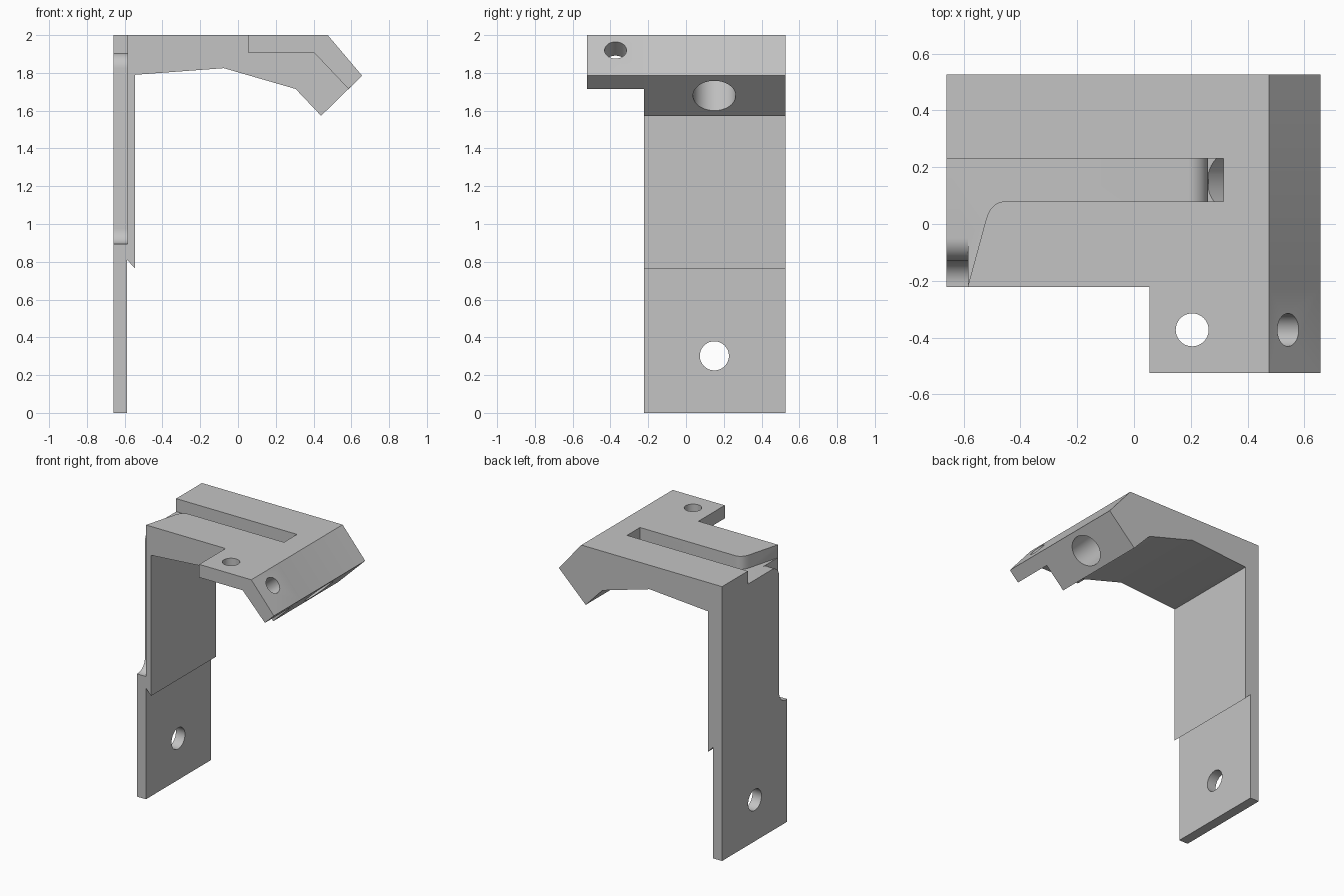
import bpy, bmesh, math
from mathutils import Vector

cube = bpy.data.objects.get("Cube")
if cube:
    bpy.data.objects.remove(cube, do_unlink=True)

grey = bpy.data.materials.new("plain grey")
grey.use_nodes = True
colour = (0.55, 0.55, 0.55, 1)
grey.diffuse_color = colour
grey.node_tree.nodes["Principled BSDF"].inputs["Base Color"].default_value = colour


def finish(name, bm):
    bmesh.ops.recalc_face_normals(bm, faces=bm.faces[:])
    mesh = bpy.data.meshes.new(name)
    bm.to_mesh(mesh)
    bm.free()
    mesh.materials.append(grey)
    obj = bpy.data.objects.new(name, mesh)
    bpy.context.scene.collection.objects.link(obj)
    return obj


def prism(name, points, axis, low, high):
    """Extrude a 2D outline along the named axis."""
    place = {"x": lambda a, b: (low, a, b),
             "y": lambda a, b: (a, low, b),
             "z": lambda a, b: (a, b, low)}[axis]
    bm = bmesh.new()
    face = bm.faces.new([bm.verts.new(place(*p)) for p in points])
    new = bmesh.ops.extrude_face_region(bm, geom=[face])["geom"]
    shift = Vector([high - low if c == axis else 0 for c in "xyz"])
    bmesh.ops.translate(bm, vec=shift,
                        verts=[v for v in new if isinstance(v, bmesh.types.BMVert)])
    return finish(name, bm)


def rod(name, centre, direction, radius, back, front):
    """Cylinder along a direction, reaching back and front of its centre."""
    d = Vector(direction).normalized()
    bm = bmesh.new()
    bmesh.ops.create_cone(bm, cap_ends=True, segments=48, radius1=radius,
                          radius2=radius, depth=back + front)
    bm.transform(d.to_track_quat("Z", "Y").to_matrix().to_4x4())
    bmesh.ops.translate(bm, verts=bm.verts[:],
                        vec=Vector(centre) + d * (front - back) / 2)
    return finish(name, bm)


def arc(cx, cz, r, start, end, steps=10):
    angles = [math.radians(start + (end - start) * i / steps) for i in range(steps + 1)]
    return [(cx + r * math.cos(a), cz + r * math.sin(a)) for a in angles]


def bend(a, b, c, steps=8):
    """Rounded corner from a to c around b."""
    a, b, c = Vector(a), Vector(b), Vector(c)
    ts = [i / steps for i in range(steps + 1)]
    return [tuple(a * (1 - t) ** 2 + b * 2 * t * (1 - t) + c * t * t) for t in ts]


def combine(body, other, operation):
    mod = body.modifiers.new(other.name, "BOOLEAN")
    mod.operation = operation
    mod.solver = "EXACT"
    mod.object = other
    bpy.context.view_layer.objects.active = body
    bpy.ops.object.modifier_apply(modifier=mod.name)
    bpy.data.objects.remove(other, do_unlink=True)


# Main bracket: upright plate, arm and angled nose
bracket = prism("bracket", [
    (-0.66, 0), (-0.66, 2), (0.475, 2), (0.657, 1.785), (0.44, 1.573),
    (0.305, 1.715), (-0.075, 1.825), (-0.545, 1.79), (-0.545, 0.765),
    (-0.587, 0.81), (-0.587, 0)], "y", -0.222, 0.527)

# Bent side flange
flange = prism("side_flange", [
    (0.055, 2), (0.475, 2), (0.657, 1.785), (0.585, 1.715),
    (0.405, 1.905), (0.055, 1.905)], "y", -0.525, -0.222)
combine(bracket, flange, "UNION")

cutters = [
    # Cable channel along the top, widening at the plate
    prism("top_channel", [(-0.8, 0.23), (0.315, 0.23), (0.315, 0.08)]
          + bend((-0.45, 0.08), (-0.504, 0.08), (-0.522, 0.014))
          + [(-0.602, -0.28), (-0.8, -0.28)], "z", 1.905, 2.1),
    # Rounded drop from the channel into the bore
    prism("channel_drop", [(0.19, 1.96)] + arc(0.19, 1.835, 0.07, 90, 0)
          + [(0.26, 1.81), (0.315, 1.84), (0.315, 1.96)], "y", 0.08, 0.23),
    # Rounded recess in the edge of the plate
    prism("edge_recess", [(-0.05, 1.95)] + arc(-0.05, 1.825, 0.08, 90, 180)
          + arc(-0.05, 0.975, 0.08, 180, 180, 1)[:1]
          + arc(-0.21, 0.975, 0.08, 0, -90)
          + [(-0.3, 0.895), (-0.3, 1.95)], "x", -0.8, -0.585),
    # Bore and screw holes
    rod("nose_bore", (0.548, 0.15, 1.68), (-1, 0, 1), 0.113, 0.1, 0.295),
    rod("plate_hole", (-0.62, 0.15, 0.302), (1, 0, 0), 0.077, 0.2, 0.2),
    rod("flange_hole", (0.205, -0.373, 1.95), (0, 0, 1), 0.058, 0.2, 0.2),
    rod("slanted_hole", (0.543, -0.373, 1.92), (0.767, 0, 0.642), 0.058, 0.25, 0.1),
]
for cutter in cutters:
    combine(bracket, cutter, "DIFFERENCE")

bpy.ops.object.select_all(action="DESELECT")
bracket.select_set(True)
bpy.context.view_layer.objects.active = bracket
bpy.ops.object.shade_smooth_by_angle(angle=math.radians(25))
